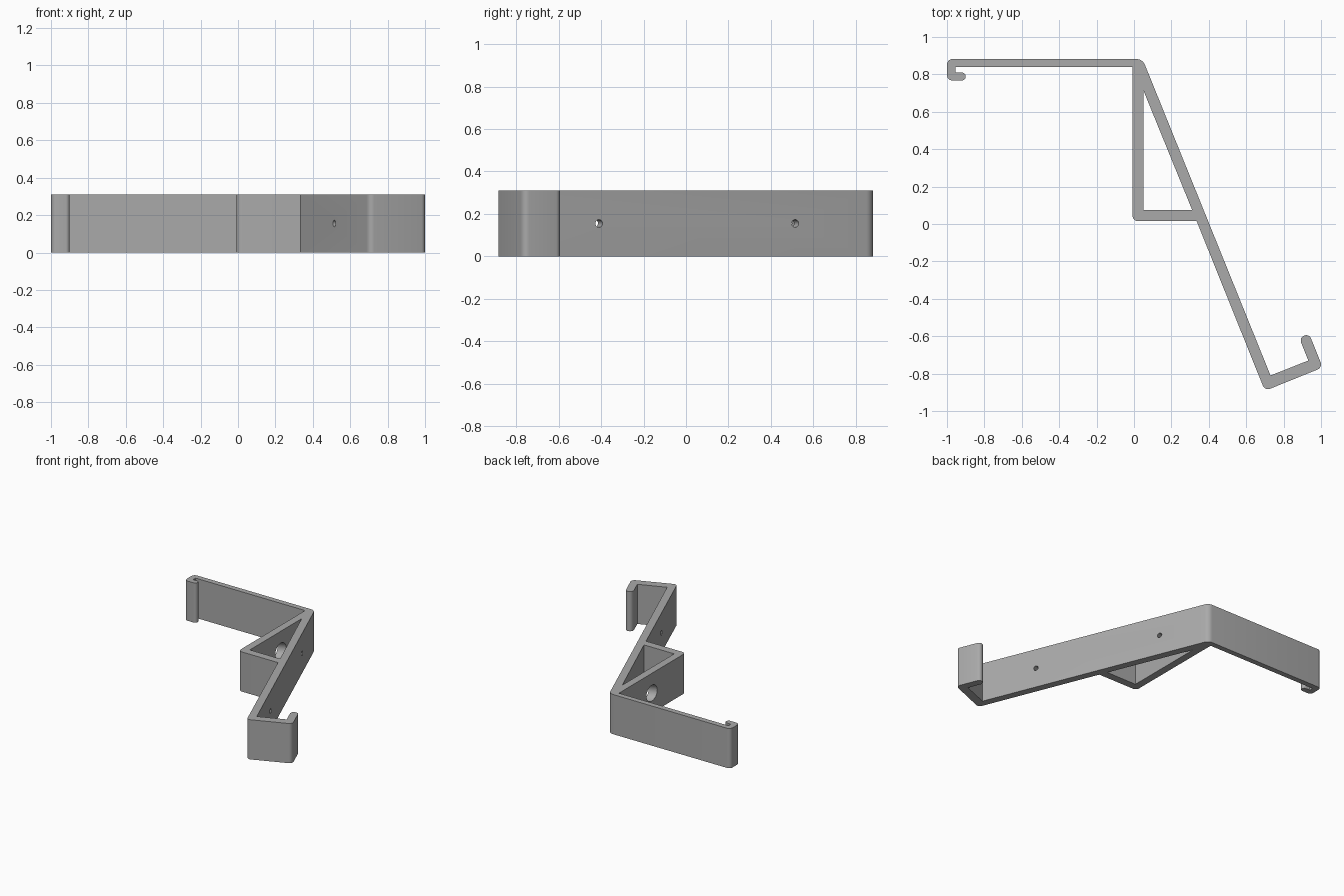
import bpy
import bmesh
from math import cos, sin, tan, radians
from mathutils import Vector, Matrix

HEIGHT = 0.31
LEAN = radians(22)
NORMAL = Vector((cos(LEAN), sin(LEAN), 0))  # outward from the leaning bar

cube = bpy.data.objects.get("Cube")
if cube:
    bpy.data.objects.remove(cube, do_unlink=True)

grey = bpy.data.materials.new("plain grey")
grey.use_nodes = True
colour = (0.40, 0.40, 0.40, 1)
grey.diffuse_color = colour
grey.node_tree.nodes["Principled BSDF"].inputs["Base Color"].default_value = colour


def fillet(corners, steps=6):
    """Round each (x, y, radius) corner of a closed outline."""
    outline = []
    for i, (x, y, r) in enumerate(corners):
        p = Vector((x, y))
        if r == 0:
            outline.append(p)
            continue
        a = (Vector(corners[i - 1][:2]) - p).normalized()
        b = (Vector(corners[(i + 1) % len(corners)][:2]) - p).normalized()
        half = a.angle(b) / 2
        centre = p + (a + b).normalized() * (r / sin(half))
        start = p + a * (r / tan(half)) - centre
        end = p + b * (r / tan(half)) - centre
        sweep = start.angle_signed(end)
        for k in range(steps + 1):
            t = -sweep * k / steps
            outline.append(centre + Matrix.Rotation(t, 2) @ start)
    return outline


def add_object(name, bm):
    bmesh.ops.recalc_face_normals(bm, faces=bm.faces)
    mesh = bpy.data.meshes.new(name)
    bm.to_mesh(mesh)
    bm.free()
    mesh.materials.append(grey)
    ob = bpy.data.objects.new(name, mesh)
    bpy.context.collection.objects.link(ob)
    return ob


def prism(name, outline, low, high):
    bm = bmesh.new()
    face = bm.faces.new([bm.verts.new((p[0], p[1], low)) for p in outline])
    top = bmesh.ops.extrude_face_region(bm, geom=[face])
    verts = [v for v in top["geom"] if isinstance(v, bmesh.types.BMVert)]
    bmesh.ops.translate(bm, verts=verts, vec=(0, 0, high - low))
    return add_object(name, bm)


def drill(name, centre, radius, length):
    """Cylinder cutter running square to the leaning bar."""
    bm = bmesh.new()
    turn = NORMAL.to_track_quat("Z", "Y").to_matrix().to_4x4()
    bmesh.ops.create_cone(bm, cap_ends=True, segments=24, radius1=radius,
                          radius2=radius, depth=length,
                          matrix=Matrix.Translation(centre) @ turn)
    ob = add_object(name, bm)
    ob.hide_render = True
    return ob


# Whole bracket outline: hooked arm, upright wall, leaning bar, lower hook
bracket = prism("bracket", fillet([
    (-1, 0.882, 0.03), (-1, 0.767, 0.03),
    (-0.9, 0.767, 0.021), (-0.9, 0.81, 0.021),
    (-0.955, 0.81, 0), (-0.955, 0.84, 0),
    (-0.008, 0.84, 0), (-0.008, 0.015, 0.03),
    (0.335, 0.015, 0), (0.70, -0.892, 0.03),
    (1.009, -0.767, 0.03), (0.936, -0.586, 0.028),
    (0.883, -0.607, 0.028), (0.932, -0.73, 0),
    (0.73, -0.81, 0), (0.046, 0.882, 0.05),
]), 0, HEIGHT)

# Triangular opening, two screw holes and the larger access hole
cutters = [prism("triangle_cutter",
                 [(0.05, 0.715), (0.05, 0.075), (0.311, 0.075)],
                 -0.1, HEIGHT + 0.1)]
upper = Vector((0.195, 0.515, HEIGHT / 2))
lower = Vector((0.568, -0.41, HEIGHT / 2))
for centre in (upper, lower):
    cutters.append(drill("screw_hole_cutter", centre, 0.018, 0.16))
cutters.append(drill("access_hole_cutter", upper - NORMAL * 0.189, 0.062, 0.14))

for cutter in cutters:
    mod = bracket.modifiers.new("cut", "BOOLEAN")
    mod.operation = "DIFFERENCE"
    mod.solver = "EXACT"
    mod.object = cutter

bpy.ops.object.select_all(action="DESELECT")
bracket.select_set(True)
bpy.context.view_layer.objects.active = bracket
for mod in list(bracket.modifiers):
    bpy.ops.object.modifier_apply(modifier=mod.name)
for cutter in cutters:
    bpy.data.objects.remove(cutter, do_unlink=True)
bpy.ops.object.shade_smooth_by_angle(angle=radians(30))
